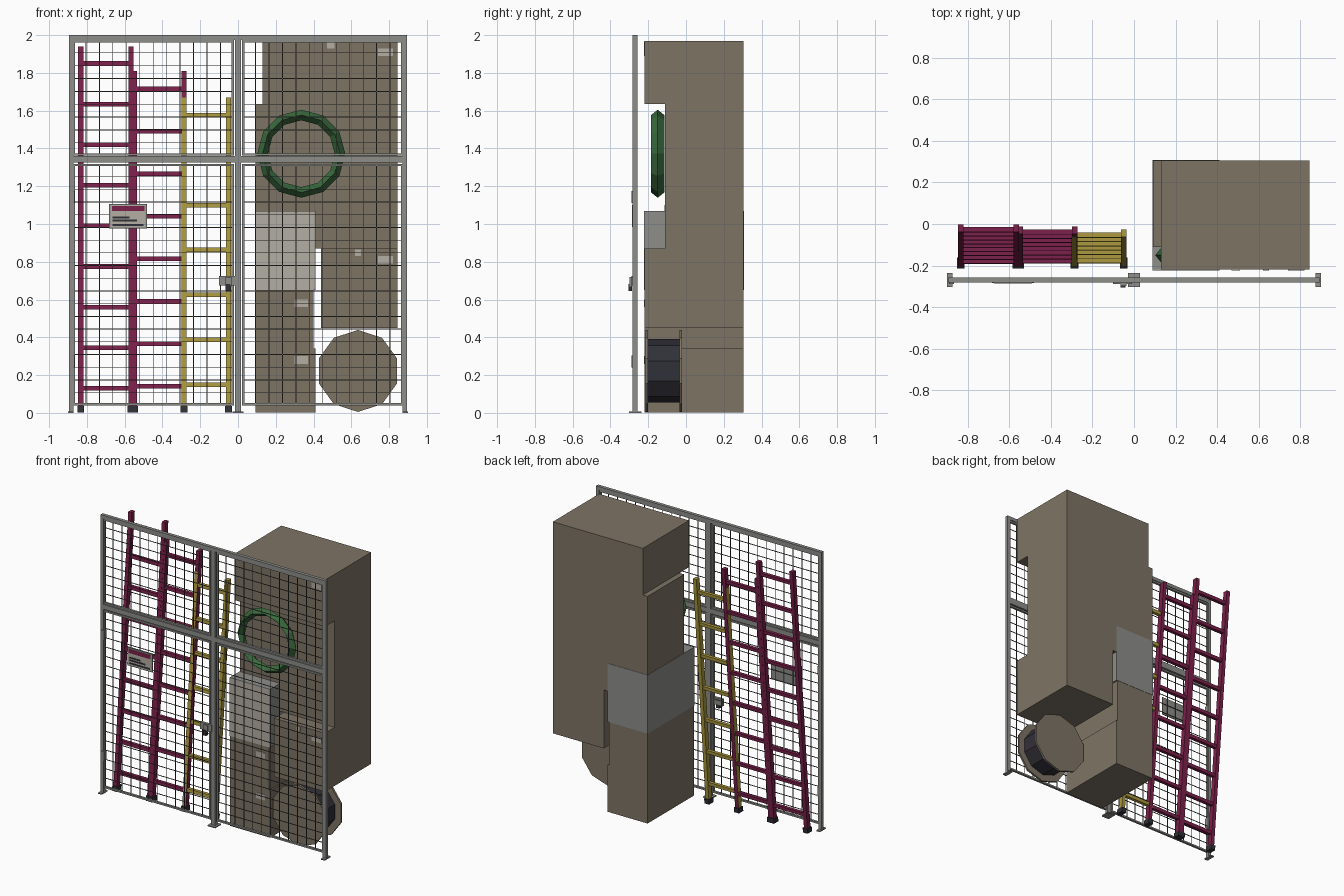
import bpy, bmesh, math
from mathutils import Matrix

cube = bpy.data.objects.get("Cube")
if cube:
    bpy.data.objects.remove(cube, do_unlink=True)


def material(name, r, g, b):
    m = bpy.data.materials.new(name)
    m.use_nodes = True
    m.diffuse_color = (r, g, b, 1)
    m.node_tree.nodes["Principled BSDF"].inputs["Base Color"].default_value = (r, g, b, 1)
    return m


CARD = material("cardboard_brown", .21, .175, .13)
LABEL = material("label_beige", .46, .43, .37)
STEEL = material("steel_grey", .27, .27, .255)
WIRE = material("wire_dark_grey", .09, .09, .088)
MAGENTA = material("ladder_magenta", .2, .015, .07)
YELLOW = material("ladder_yellow", .42, .32, .05)
GREEN = material("hose_green", .04, .14, .045)
DARK = material("rubber_dark", .03, .03, .04)


def finish(name, bm, mat):
    bmesh.ops.recalc_face_normals(bm, faces=bm.faces)
    me = bpy.data.meshes.new(name)
    bm.to_mesh(me)
    bm.free()
    me.materials.append(mat)
    ob = bpy.data.objects.new(name, me)
    bpy.context.collection.objects.link(ob)
    return ob


def boxes(name, mat, items, shear=0):
    """One object from boxes given as (x0, x1, y0, y1, z0, z1), optionally leaning back."""
    bm = bmesh.new()
    for x0, x1, y0, y1, z0, z1 in items:
        m = (Matrix.Translation(((x0 + x1) / 2, (y0 + y1) / 2, (z0 + z1) / 2))
             @ Matrix.Diagonal((x1 - x0, y1 - y0, z1 - z0, 1)))
        bmesh.ops.create_cube(bm, size=1, matrix=m)
    for v in bm.verts:
        v.co.y += shear * v.co.z
    return finish(name, bm, mat)


# Stacked boxes
FRONT, BACK, RECESS = -.22, .305, -.11
boxes("top_box", CARD, [(.13, .845, FRONT, BACK, 1.635, 1.97)])
boxes("recessed_box", CARD, [(.092, .845, RECESS, BACK, .87, 1.635)])
boxes("middle_box", CARD, [(.44, .845, FRONT, BACK, .45, .87)])
boxes("lower_box", CARD, [(.092, .4, FRONT, BACK, .34, .65)])
boxes("bottom_box", CARD, [(.092, .41, FRONT, BACK, .003, .34)])
boxes("grey_crate", STEEL, [(.09, .41, FRONT, BACK + .002, .65, 1.07)])
boxes("crate_front", LABEL, [(.09, .41, FRONT - .003, FRONT, .65, 1.07)])


# Box labels
def label(x, z, w, h):
    return (x, x + w, FRONT - .003, FRONT + .001, z, z + h)


boxes("box_labels", LABEL, [
    label(.74, 1.89, .08, .04), label(.47, 1.93, .04, .035),
    label(.74, .79, .08, .04), label(.62, .83, .03, .035),
    label(.3, .56, .07, .04), label(.3, .26, .07, .04)])


# Cable drum: two flanges and a hub, axis along y
def disc(name, mat, radius, y0, y1):
    bm = bmesh.new()
    m = Matrix.Translation((.635, (y0 + y1) / 2, .222)) @ Matrix.Rotation(math.pi / 2, 4, 'X')
    bmesh.ops.create_cone(bm, cap_ends=True, segments=10, radius1=radius,
                          radius2=radius, depth=y1 - y0, matrix=m)
    return finish(name, bm, mat)


disc("drum_front_flange", CARD, .217, -.215, -.2)
disc("drum_back_flange", CARD, .217, -.035, -.02)
disc("drum_hub", DARK, .168, -.2, -.035)

# Hose ring with a diamond section
bpy.ops.mesh.primitive_torus_add(major_segments=12, minor_segments=4,
                                 major_radius=.205, minor_radius=.028,
                                 location=(.335, -.15, 1.372),
                                 rotation=(math.pi / 2, 0, 0))
ring = bpy.context.object
ring.name = "hose_ring"
ring.scale.z = 1.25
ring.data.materials.append(GREEN)


# Leaning ladders
def ladder(name, mat, x0, x1, top, rungs, first, step, y_top):
    lean = (y_top + .19) / top
    rails = [(x, x + .027, -.208, -.172, .02, top) for x in (x0, x1 - .027)]
    steps = [(x0 + .02, x1 - .02, -.202, -.178, first + i * step - .012, first + i * step + .012)
             for i in range(rungs)]
    feet = [(x - .005, x + .032, -.215, -.165, .002, .037) for x in (x0, x1 - .027)]
    boxes(name, mat, rails + steps, lean)
    boxes(name + "_feet", DARK, feet, lean)


ladder("tall_ladder", MAGENTA, -.846, -.552, 1.94, 9, .13, .215, -.02)
ladder("medium_ladder", MAGENTA, -.562, -.272, 1.81, 8, .14, .225, -.03)
ladder("short_ladder", YELLOW, -.3, -.036, 1.67, 7, .15, .2375, -.045)

# Fence posts, rails and foot plates
Y0, Y1 = -.282, -.258
boxes("fence_posts", STEEL, [(x - w, x + w, Y0, Y1, 0, 2)
                             for x, w in ((-.883, .012), (0, .016), (.883, .012))])
boxes("fence_rails", STEEL, [(-.895, .895, Y0, Y1, 1.975, 2),
                             (-.895, .895, Y0, Y1, 1.325, 1.36)])
boxes("foot_plates", STEEL, [(x - w, x + w, -.302, -.235, 0, .008)
                             for x, w in ((-.886, .014), (0, .03), (.886, .014))])


# Framed wire panels
def panel(name, x0, x1, z0, z1):
    t, a, b = .012, -.278, -.262
    boxes(name + "_frame", STEEL, [
        (x0, x0 + t, a, b, z0, z1), (x1 - t, x1, a, b, z0, z1),
        (x0, x1, a, b, z0, z0 + t), (x0, x1, a, b, z1 - t, z1)])
    nx, nz, r = round((x1 - x0) / .07), round((z1 - z0) / .066), .002
    wires = []
    for i in range(1, nx):
        x = x0 + (x1 - x0) * i / nx
        wires.append((x - r, x + r, -.272, -.268, z0, z1))
    for i in range(1, nz):
        z = z0 + (z1 - z0) * i / nz
        wires.append((x0, x1, -.268, -.264, z - r, z + r))
    boxes(name + "_wires", WIRE, wires)


for side, x0, x1 in (("right", -.876, -.022), ("left", .022, .876)):
    panel(side + "_lower_panel", x0, x1, .04, 1.318)
    panel(side + "_upper_panel", x0, x1, 1.362, 1.974)

# Gate hinges, latch and knob
boxes("hinges", STEEL, [(-.89, -.865, -.288, -.258, z, z + .065) for z in (.24, 1.11)])
boxes("latch", STEEL, [(-.1, -.01, -.288, -.27, .675, .725),
                       (-.065, -.035, -.298, -.285, .67, .72)])
boxes("latch_knob", DARK, [(-.065, -.04, -.305, -.285, .645, .682)])

# Warning sign with plain bars
boxes("sign_back", STEEL, [(-.682, -.482, -.283, -.277, .975, 1.107)])
boxes("sign_face", LABEL, [(-.674, -.49, -.285, -.283, .983, 1.1)])
boxes("sign_band", MAGENTA, [(-.668, -.496, -.287, -.285, 1.068, 1.096)])
boxes("sign_bars", DARK, [(-.664, -.664 + w, -.287, -.285, z, z + .011)
                          for w, z in ((.09, 1.03), (.13, 1.012), (.164, .99))])
